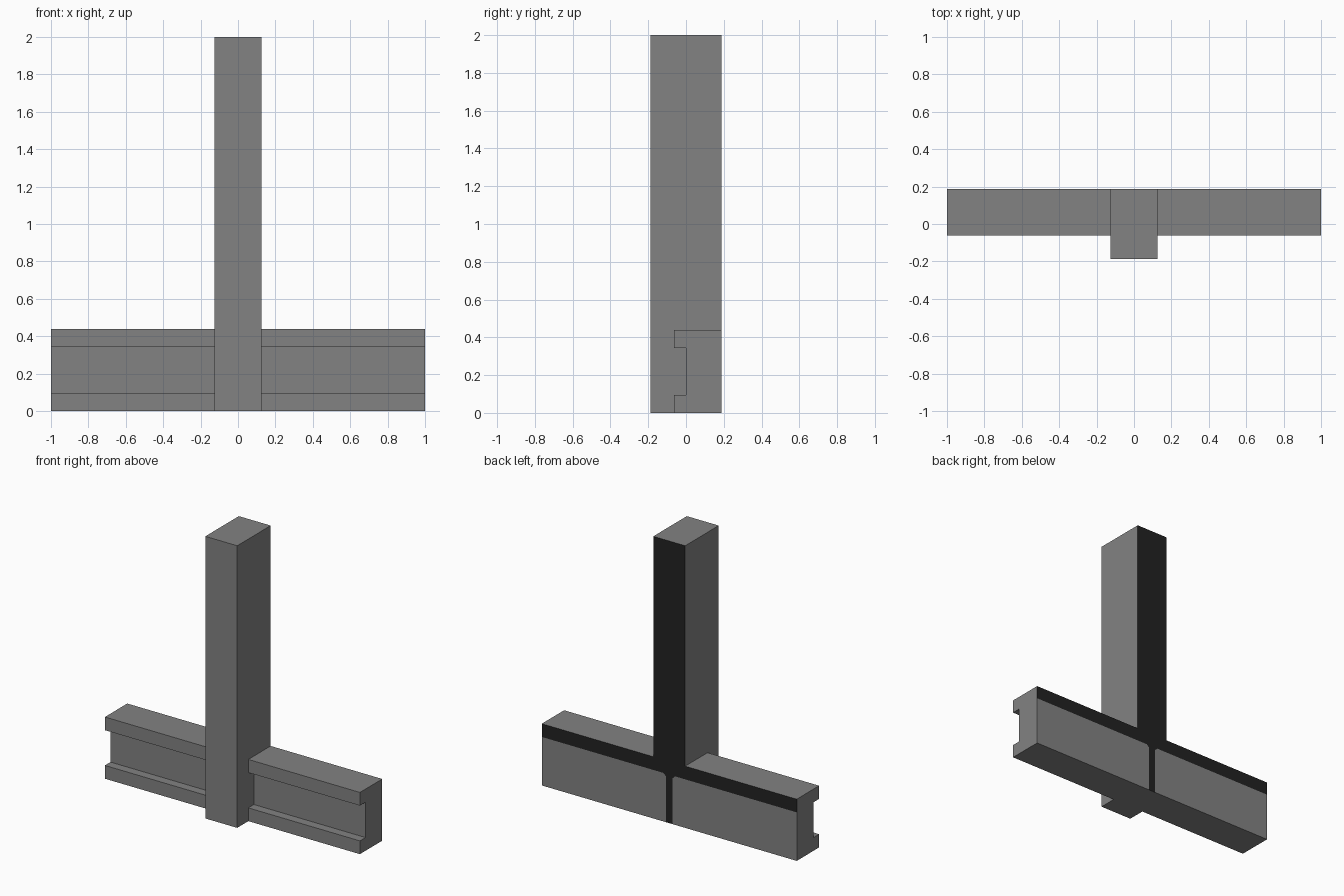
import bpy
import bmesh
from mathutils import Vector

cube = bpy.data.objects.get("Cube")
if cube:
    bpy.data.objects.remove(cube, do_unlink=True)


def make_material(name, value):
    mat = bpy.data.materials.new(name)
    mat.use_nodes = True
    color = (value, value, value, 1)
    mat.diffuse_color = color
    mat.node_tree.nodes["Principled BSDF"].inputs["Base Color"].default_value = color
    return mat


GREY = make_material("grey", 0.225)
BLACK = make_material("black", 0.016)

HALF_POST, BACK = 0.125, 0.1875      # post half width, plane of the back
RAIL_TOP, BAND = 0.4375, 0.344       # rail height, start of the black band
LIP, GROOVE = -0.0625, 0.0           # front of the lips, floor of the groove
STRIP, CORNER = 0.027, 0.018         # black strip half width, panel corner cut


def is_black(face):
    """Back faces are black except for the two lower panels."""
    c = face.calc_center_median()
    if face.normal.y < 0.9 or c.y < BACK - 0.01:
        return False
    across, below = abs(c.x) - STRIP, BAND - c.z
    return across < 0 or below < 0 or across + below < CORNER


def extrude_profile(name, points, direction, cuts=()):
    bm = bmesh.new()
    face = bm.faces.new([bm.verts.new(p) for p in points])
    ext = bmesh.ops.extrude_face_region(bm, geom=[face])
    moved = [v for v in ext["geom"] if isinstance(v, bmesh.types.BMVert)]
    bmesh.ops.translate(bm, verts=moved, vec=direction)
    bmesh.ops.recalc_face_normals(bm, faces=bm.faces)

    # Split only the back, where the two colours meet
    for co, normal in cuts:
        backs = [f for f in bm.faces if f.normal.y > 0.9 and
                 f.calc_center_median().y > BACK - 0.01]
        geom = set(backs)
        for f in backs:
            geom.update(f.edges)
            geom.update(f.verts)
        bmesh.ops.bisect_plane(bm, geom=list(geom), plane_co=co, plane_no=normal)
    bm.normal_update()
    for f in bm.faces:
        f.material_index = int(is_black(f))

    mesh = bpy.data.meshes.new(name)
    bm.to_mesh(mesh)
    bm.free()
    mesh.materials.append(GREY)
    mesh.materials.append(BLACK)
    obj = bpy.data.objects.new(name, mesh)
    bpy.context.collection.objects.link(obj)
    return obj


# Upright post, with the lower panels running on across its back
band_cut = (Vector((0, BACK, BAND)), Vector((0, 0, 1)))
post_cuts = [band_cut]
for s in (-1, 1):
    post_cuts.append((Vector((s * STRIP, BACK, 0)), Vector((1, 0, 0))))
    post_cuts.append((Vector((s * (STRIP + CORNER), BACK, BAND)), Vector((s, 0, -1))))
base = [(x, y, 0) for x, y in ((-HALF_POST, -BACK), (HALF_POST, -BACK),
                               (HALF_POST, BACK), (-HALF_POST, BACK))]
extrude_profile("post", base, Vector((0, 0, 2)), post_cuts)

# Channelled rails on both sides
section = [(LIP, 0), (BACK, 0), (BACK, RAIL_TOP), (LIP, RAIL_TOP),
           (LIP, BAND), (GROOVE, BAND), (GROOVE, 0.094), (LIP, 0.094)]
for name, s in (("left_rail", 1), ("right_rail", -1)):
    profile = [(s * HALF_POST, y, z) for y, z in section]
    extrude_profile(name, profile, Vector((s * (1 - HALF_POST), 0, 0)), [band_cut])
